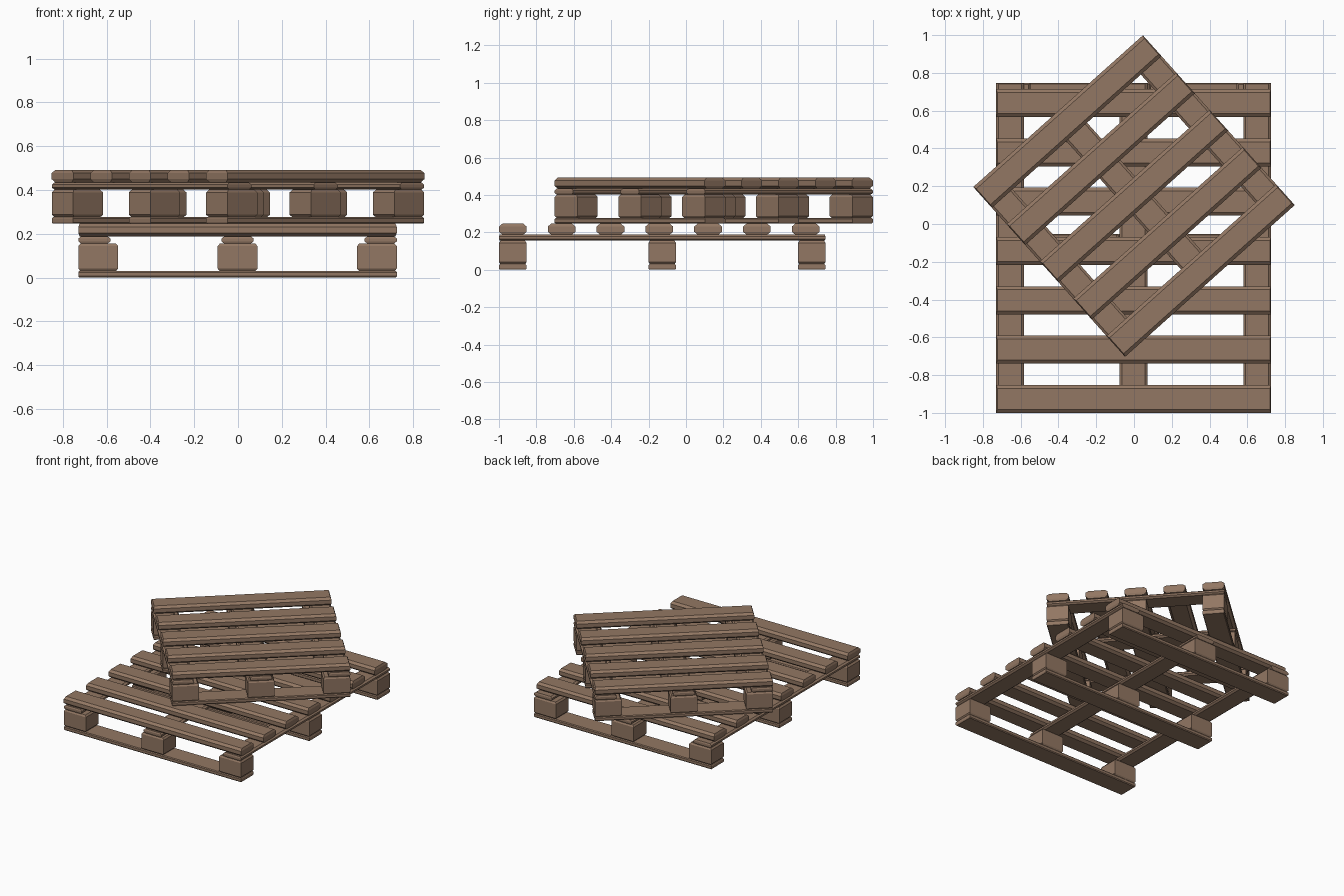
import bpy
import bmesh
from math import radians
from mathutils import Matrix, Vector

cube = bpy.data.objects.get("Cube")
if cube:
    bpy.data.objects.remove(cube, do_unlink=True)

wood = bpy.data.materials.new("weathered wood")
wood.use_nodes = True
colour = (0.29, 0.185, 0.125, 1)
wood.diffuse_color = colour
wood.node_tree.nodes["Principled BSDF"].inputs["Base Color"].default_value = colour


def timber(name, size, centre, bottom, inset, drop, place):
    """Box whose top and bottom rims are chamfered by inset (x, y) over a height of drop."""
    sx, sy, sz = size
    bm = bmesh.new()
    rings = []
    for z, k in ((0, 1), (drop, 0), (sz - drop, 0), (sz, 1)):
        hx, hy = sx / 2 - k * inset[0], sy / 2 - k * inset[1]
        corners = ((-hx, -hy), (hx, -hy), (hx, hy), (-hx, hy))
        rings.append([bm.verts.new((x, y, z)) for x, y in corners])
    for low, high in zip(rings, rings[1:]):
        for i in range(4):
            j = (i + 1) % 4
            bm.faces.new((low[i], low[j], high[j], high[i]))
    bm.faces.new(rings[0][::-1])
    bm.faces.new(rings[-1])
    mesh = bpy.data.meshes.new(name)
    bm.to_mesh(mesh)
    bm.free()
    mesh.materials.append(wood)
    obj = bpy.data.objects.new(name, mesh)
    bpy.context.collection.objects.link(obj)
    obj.matrix_world = place @ Matrix.Translation(Vector((*centre, bottom)))


def pallet(prefix, width, length, boards, pitch, place):
    block_x, block_y, rail = 0.182, 0.147, 0.147
    edge_y = (length - block_y) / 2
    for row in (-1, 0, 1):
        y = row * edge_y
        # Ground runner and its three blocks
        timber(prefix + "_bottom_runner", (width, block_y, 0.03), (0, y), 0,
               (0.004, 0.005), 0.006, place)
        for col in (-1, 0, 1):
            x = col * (width - block_x) / 2
            timber(prefix + "_block", (block_x, block_y, 0.126), (x, y), 0.029,
                   (0.01, 0.008), 0.012, place)
    # Rails joining the rows of blocks
    for col in (-1, 0, 1):
        timber(prefix + "_rail", (rail, length, 0.033), (col * (width - rail) / 2, 0), 0.155,
               (0.013, 0.004), 0.01, place)
    # Deck boards
    for i in range(boards):
        timber(prefix + "_deck_board", (width, 0.148, 0.058), (0, -edge_y + i * pitch), 0.188,
               (0.006, 0.018), 0.015, place)


pallet("lower", 1.455, 1.745, 7, 0.261, Matrix.Translation((-0.002, -0.127, 0)))
pallet("upper", 1.205, 1.205, 5, 0.2645,
       Matrix.Translation((0, 0.148, 0.246)) @ Matrix.Rotation(radians(41.8), 4, 'Z'))
